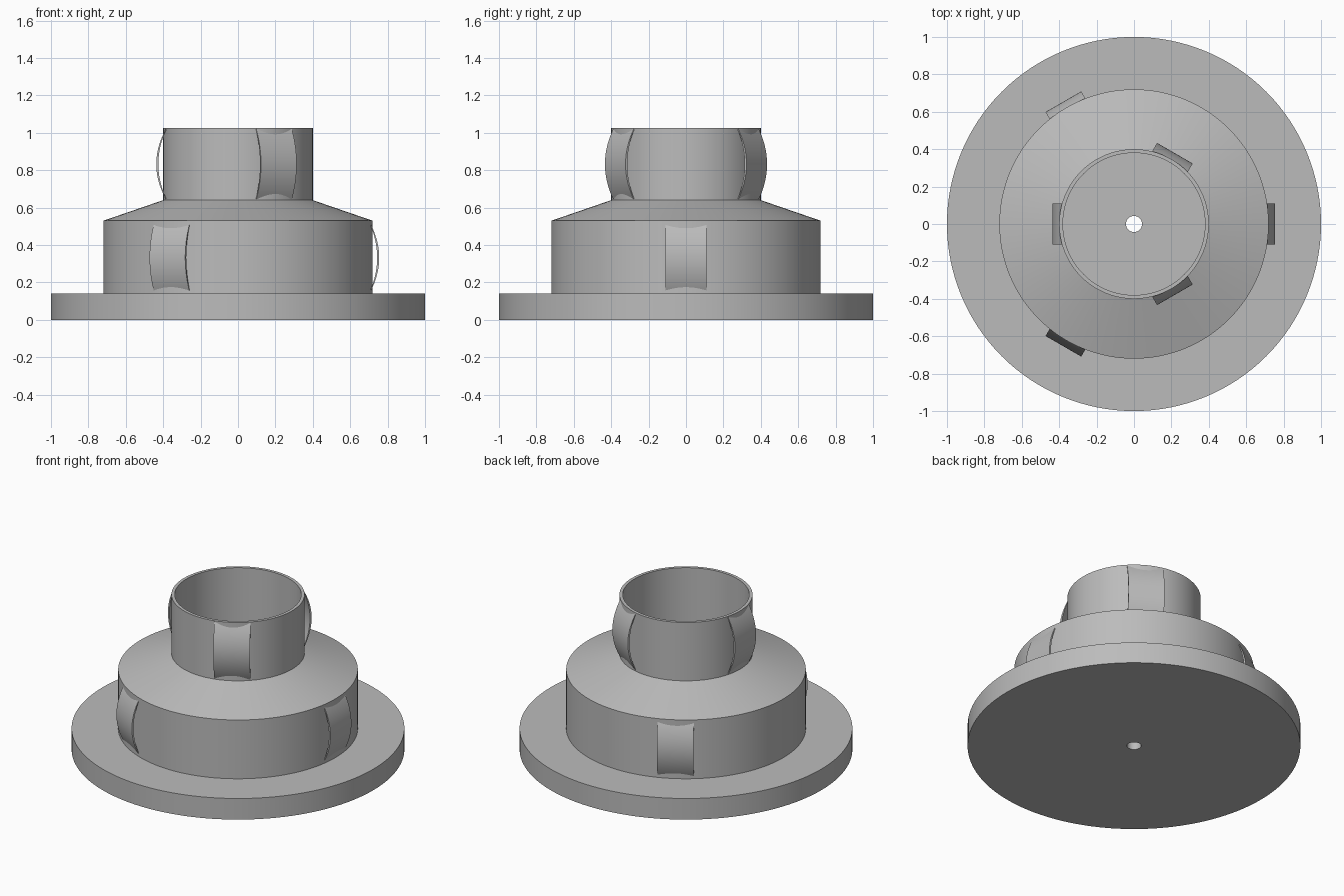
import bpy, bmesh
from math import cos, sin, pi, radians

cube = bpy.data.objects.get("Cube")
if cube:
    bpy.data.objects.remove(cube, do_unlink=True)

grey = bpy.data.materials.new("plain grey")
grey.use_nodes = True
COLOUR = (0.5, 0.5, 0.5, 1)
grey.diffuse_color = COLOUR
grey.node_tree.nodes["Principled BSDF"].inputs["Base Color"].default_value = COLOUR


def finish(name, bm):
    bmesh.ops.recalc_face_normals(bm, faces=bm.faces[:])
    mesh = bpy.data.meshes.new(name)
    bm.to_mesh(mesh)
    bm.free()
    mesh.materials.append(grey)
    obj = bpy.data.objects.new(name, mesh)
    bpy.context.collection.objects.link(obj)
    bpy.ops.object.select_all(action='DESELECT')
    obj.select_set(True)
    bpy.context.view_layer.objects.active = obj
    bpy.ops.object.shade_smooth_by_angle(angle=radians(30))
    return obj


def lathe(name, profile, steps=128):
    """Closed (radius, height) loop revolved around z."""
    bm = bmesh.new()
    rings = []
    for i in range(steps):
        a = 2 * pi * i / steps
        rings.append([bm.verts.new((r * cos(a), r * sin(a), z)) for r, z in profile])
    n = len(profile)
    for i in range(steps):
        p, q = rings[i], rings[(i + 1) % steps]
        for j in range(n):
            k = (j + 1) % n
            bm.faces.new((p[j], q[j], q[k], p[k]))
    return finish(name, bm)


def leaf_spring(name, angle, r_end, r_mid, z_low, z_high, steps=20):
    """Thin strip bowed outward from the wall, with its ends sunk into it."""
    half_width, thick = 0.11, 0.011
    bm = bmesh.new()
    rows = []
    for i in range(steps + 1):
        t = 2 * i / steps - 1
        z = z_low + (z_high - z_low) * i / steps
        bow = 1 - t * t
        outer = r_end + (r_mid - r_end) * bow
        inner = outer - 0.004 - (thick - 0.004) * bow
        corners = ((outer, -half_width), (outer, half_width),
                   (inner, half_width), (inner, -half_width))
        rows.append([bm.verts.new((x, y, z)) for x, y in corners])
    for p, q in zip(rows, rows[1:]):
        for j in range(4):
            k = (j + 1) % 4
            bm.faces.new((p[j], p[k], q[k], q[j]))
    bm.faces.new(rows[0])
    bm.faces.new(rows[-1])
    obj = finish(name, bm)
    obj.rotation_euler.z = radians(angle)
    return obj


# Flanged hub: base disc, wide drum, sloped shoulder and open neck
hub = [(0.043, 0), (1, 0), (1, 0.14), (0.72, 0.14), (0.72, 0.53),
       (0.4, 0.64), (0.4, 1.027), (0.38, 1.027), (0.38, 0.625),
       (0.7, 0.515), (0.7, 0.14), (0.043, 0.14)]
lathe("flanged_hub", hub)

# Three springs on the neck, three on the drum, staggered
for i in range(3):
    leaf_spring(f"neck_spring_{i + 1}", 60 + 120 * i, 0.386, 0.437, 0.645, 1.02)
    leaf_spring(f"drum_spring_{i + 1}", 120 * i, 0.708, 0.755, 0.15, 0.515)
